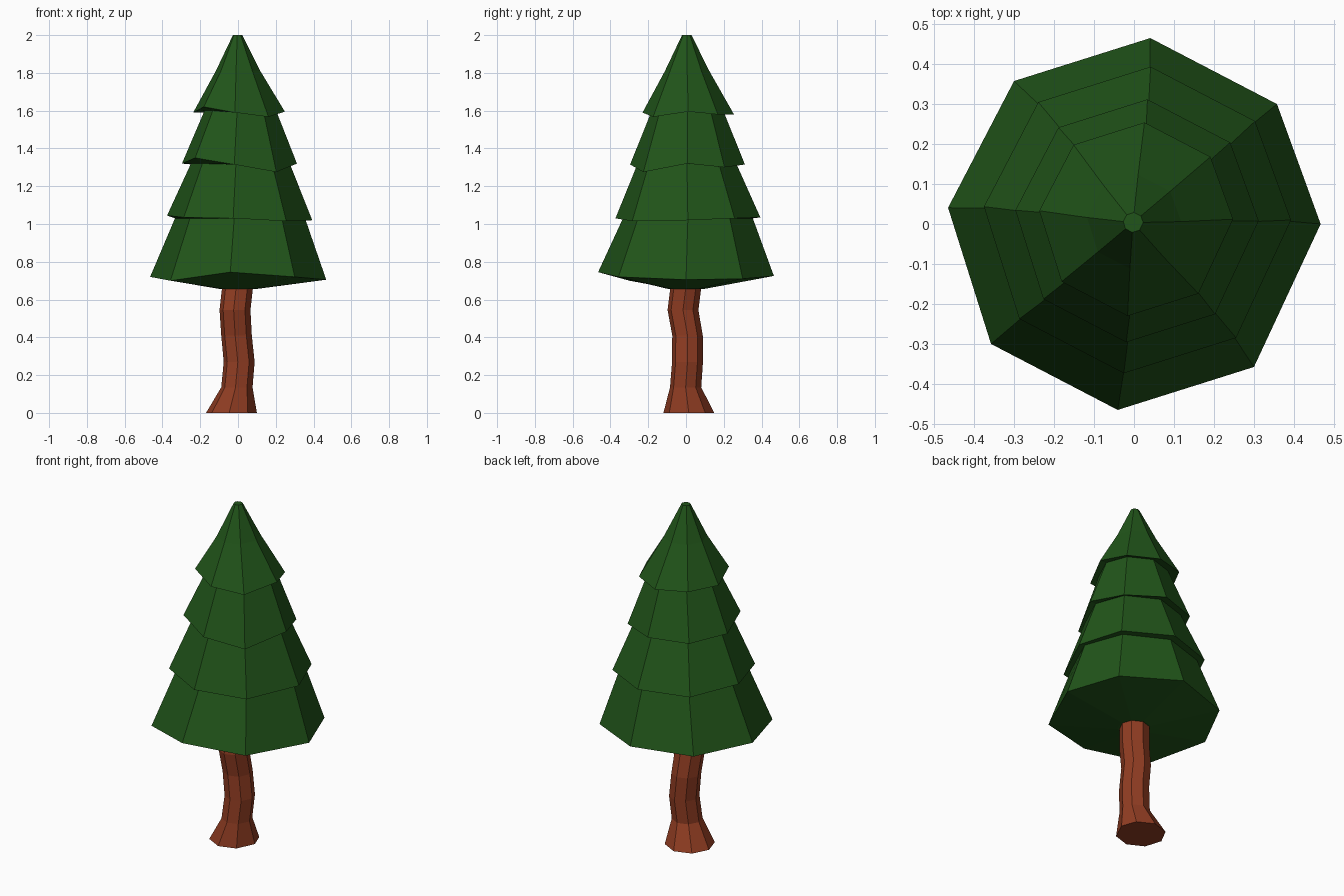
import bpy, bmesh
from math import cos, sin, radians

if "Cube" in bpy.data.objects:
    bpy.data.objects.remove(bpy.data.objects["Cube"])

ANGLES = [0, 40, 85, 130, 175, 220, 265, 310]


def material(name, rgb):
    m = bpy.data.materials.new(name)
    m.diffuse_color = (*rgb, 1)
    m.use_nodes = True
    m.node_tree.nodes["Principled BSDF"].inputs["Base Color"].default_value = m.diffuse_color
    return m


def ring(r, centre, z):
    """Eight-sided ring; z is one height or a height per corner."""
    zs = z if isinstance(z, list) else [z] * 8
    return [(centre[0] + r * cos(radians(a)), centre[1] + r * sin(radians(a)), h)
            for a, h in zip(ANGLES, zs)]


def loft(name, rings, mat):
    """Closed, flat-shaded skin through a stack of rings."""
    bm = bmesh.new()
    loops = [[bm.verts.new(p) for p in pts] for pts in rings]
    for low, high in zip(loops, loops[1:]):
        for i in range(8):
            j = (i + 1) % 8
            bm.faces.new((low[i], low[j], high[j], high[i]))
    bm.faces.new(loops[0][::-1])
    bm.faces.new(loops[-1])
    bmesh.ops.recalc_face_normals(bm, faces=bm.faces)
    mesh = bpy.data.meshes.new(name)
    bm.to_mesh(mesh)
    bm.free()
    mesh.materials.append(mat)
    obj = bpy.data.objects.new(name, mesh)
    bpy.context.collection.objects.link(obj)
    return obj


green = material("needles", (0.015, 0.09, 0.01))
brown = material("bark", (0.28, 0.046, 0.016))

# Crooked trunk with a flared foot: radius, centre, height
trunk = [
    (0.135, (-0.035, 0.015), 0.0),
    (0.083, (-0.006, -0.002), 0.135),
    (0.082, (0.006, 0.008), 0.27),
    (0.081, (-0.008, 0.008), 0.41),
    (0.082, (-0.016, -0.016), 0.545),
    (0.082, (-0.002, 0.0), 0.67),
]
loft("trunk", [ring(*t) for t in trunk], brown)

# Foliage: four skirts, each with an uneven rim and a narrower top
foliage = [
    (0.09, (0, 0), 0.655),
    (0.467, (0, 0), [0.705, 0.71, 0.725, 0.715, 0.72, 0.70, 0.745, 0.72]),
    (0.345, (0.01, 0.01), 1.03),
    (0.385, (0.008, 0.01), [1.02, 1.03, 1.035, 1.03, 1.045, 1.035, 1.03, 1.015]),
    (0.262, (0.012, 0.005), 1.32),
    (0.305, (0.007, 0.008), [1.32, 1.30, 1.315, 1.31, 1.32, 1.35, 1.315, 1.275]),
    (0.19, (0.012, 0.008), 1.60),
    (0.243, (0.005, 0.012), [1.595, 1.58, 1.58, 1.59, 1.59, 1.62, 1.59, 1.567]),
    (0.118, (0.0, 0.006), 1.81),
    (0.025, (-0.002, 0.004), 2.0),
]
loft("foliage", [ring(*t) for t in foliage], green)
